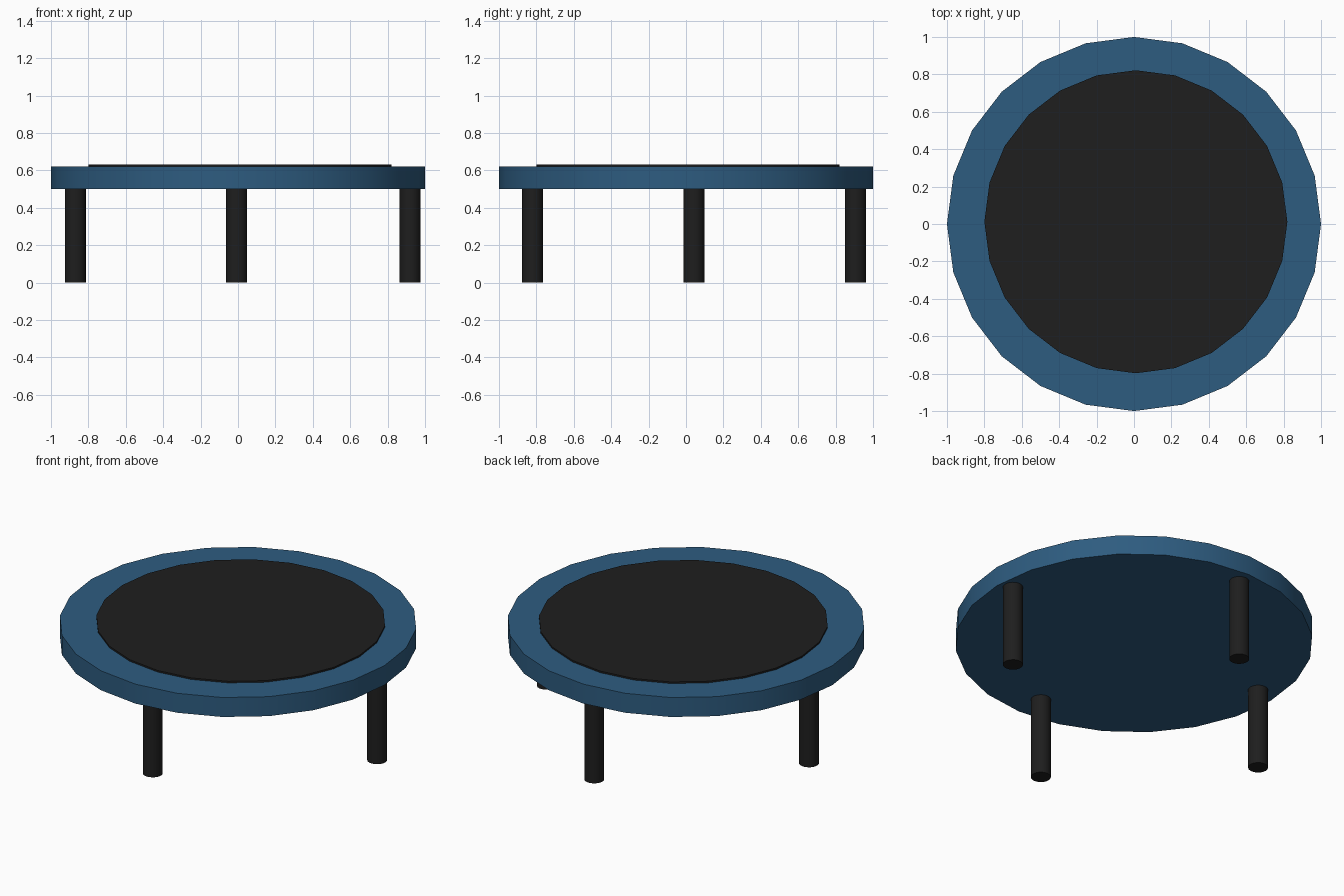
import bpy
import math

if "Cube" in bpy.data.objects:
    bpy.data.objects.remove(bpy.data.objects["Cube"])


def material(name, color):
    mat = bpy.data.materials.new(name)
    mat.diffuse_color = color
    mat.use_nodes = True
    mat.node_tree.nodes["Principled BSDF"].inputs["Base Color"].default_value = mat.diffuse_color
    return mat


blue = material("blue_pad", (0.027, 0.107, 0.216, 1))
black = material("black", (0.013, 0.013, 0.013, 1))


def disc(name, x, y, bottom, top, radius, mat, sides=24):
    # primitive starts with a vertex on the +y axis
    bpy.ops.mesh.primitive_cylinder_add(
        vertices=sides, radius=radius, depth=top - bottom,
        location=(x, y, (bottom + top) / 2))
    obj = bpy.context.object
    obj.name = name
    obj.data.materials.append(mat)
    bpy.ops.object.shade_smooth_by_angle(angle=math.radians(30))
    return obj


# Padded frame
disc("frame_pad", 0, 0, 0.50, 0.62, 1.0, blue)

# Jumping mat, slightly raised above the pad
disc("jumping_mat", 0.01, 0.012, 0.61, 0.63, 0.81, black)

# Four legs
legs = {
    "front_leg": (-0.008, -0.82),
    "back_leg": (-0.008, 0.906),
    "left_leg": (-0.87, 0.043),
    "right_leg": (0.92, 0.043),
}
for name, (x, y) in legs.items():
    disc(name, x, y, 0, 0.505, 0.056, black)
